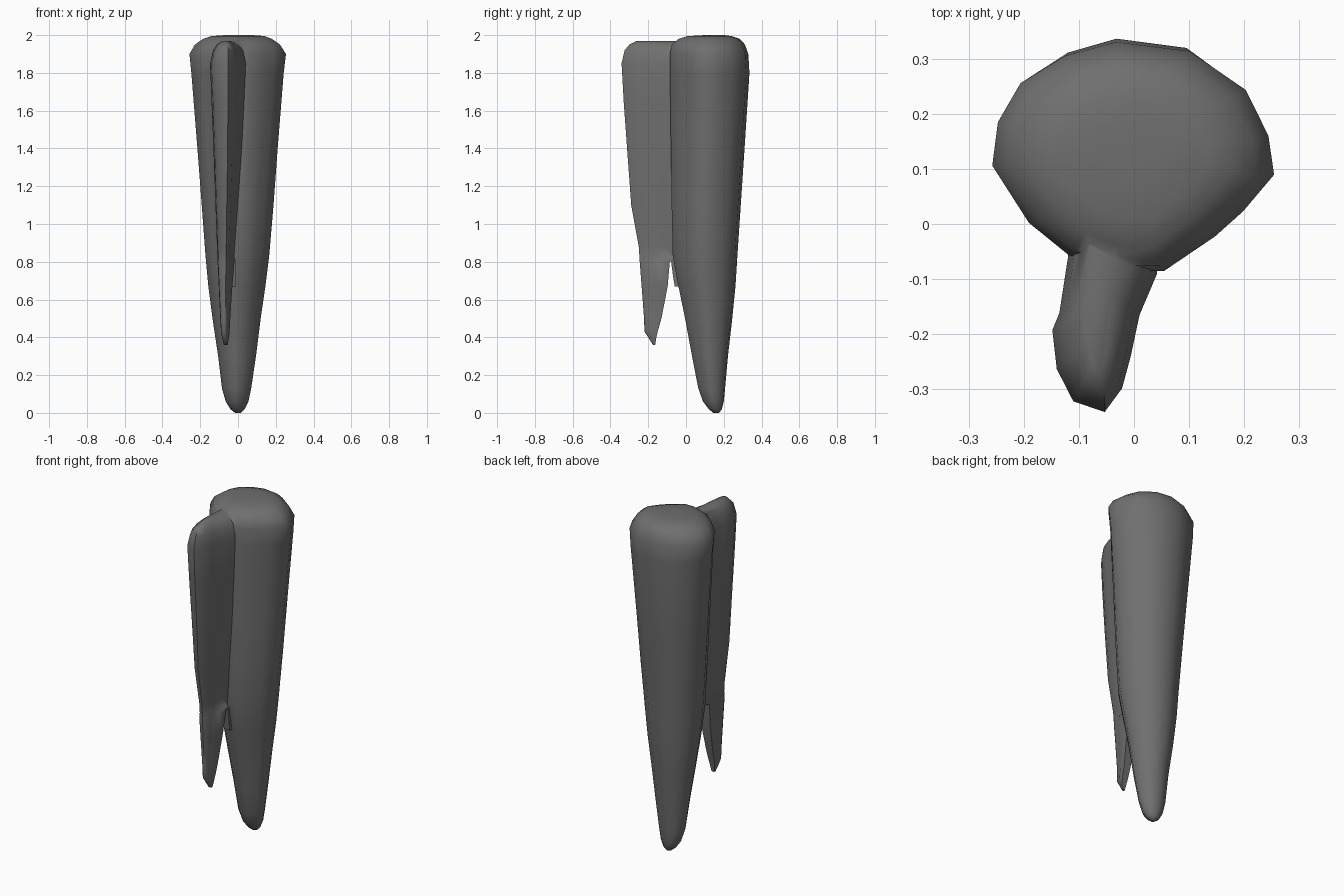
import bpy
import bmesh
import math

cube = bpy.data.objects.get("Cube")
if cube:
    bpy.data.objects.remove(cube, do_unlink=True)

stone = bpy.data.materials.new("dark grey")
stone.use_nodes = True
colour = (0.16, 0.16, 0.16, 1)
stone.diffuse_color = colour
bsdf = next(n for n in stone.node_tree.nodes if n.type == "BSDF_PRINCIPLED")
bsdf.inputs["Base Color"].default_value = colour
bsdf.inputs["Roughness"].default_value = 0.8


def loft(name, outline, levels):
    """Stretch a unit outline to (z, left, right, front, back) at each level."""
    bm = bmesh.new()
    rings = []
    for z, x0, x1, y0, y1 in levels:
        rings.append([bm.verts.new((x0 + (x1 - x0) * u, y0 + (y1 - y0) * v, z))
                      for u, v in outline])
    n = len(outline)
    for low, high in zip(rings, rings[1:]):
        for i in range(n):
            j = (i + 1) % n
            bm.faces.new((low[i], low[j], high[j], high[i]))
    bm.faces.new(rings[0])
    bm.faces.new(rings[-1])
    bmesh.ops.recalc_face_normals(bm, faces=bm.faces)
    mesh = bpy.data.meshes.new(name)
    bm.to_mesh(mesh)
    bm.free()
    mesh.materials.append(stone)
    obj = bpy.data.objects.new(name, mesh)
    bpy.context.collection.objects.link(obj)
    return obj


# Tapering main spike, round behind and narrowing towards the fin
spike_outline = [(.61, 0), (.79, .15), (.89, .26), (1, .42), (.98, .59), (.9, .79),
                 (.7, .96), (.44, 1), (.26, .94), (.1, .82), (.02, .65), (0, .46),
                 (.13, .21), (.27, .07), (.44, 0)]
spike = loft("tapered_spike", spike_outline, [
    (0, -.015, .015, .145, .175),
    (.02, -.04, .035, .12, .19),
    (.06, -.065, .055, .09, .2),
    (.13, -.085, .07, .065, .207),
    (.3, -.105, .095, .032, .222),
    (.5, -.135, .12, -.005, .245),
    (.67, -.157, .145, -.04, .262),
    (.83, -.172, .165, -.07, .272),
    (1.1, -.192, .188, -.076, .29),
    (1.4, -.215, .21, -.08, .31),
    (1.8, -.247, .242, -.085, .336),
    (1.9, -.257, .254, -.085, .33),
    (1.95, -.228, .222, -.075, .312),
    (1.98, -.185, .18, -.04, .285),
    (1.995, -.14, .14, .01, .24),
    (2, -.07, .08, .1, .2)])

# Thin front fin, split away from the spike at its lower end
fin_outline = [(.6, 0), (.24, .05), (.05, .2), (0, .38), (.08, .46), (.18, .72),
               (.18, 1), (1.2, 1), (1.2, .64), (1, .45), (.9, .26), (.8, .11)]
fin = loft("front_fin", fin_outline, [
    (.36, -.075, -.058, -.175, -.163),
    (.4, -.085, -.054, -.2, -.157),
    (.43, -.09, -.052, -.22, -.15),
    (.5, -.094, -.05, -.222, -.13),
    (.67, -.102, -.042, -.235, -.097),
    (.8, -.108, -.034, -.245, -.086),
    (.82, -.109, -.033, -.246, .05),
    (.88, -.111, -.03, -.25, .05),
    (1.1, -.119, -.02, -.29, .05),
    (1.4, -.13, -.005, -.312, .05),
    (1.65, -.14, .004, -.33, .05),
    (1.85, -.148, .01, -.341, .05),
    (1.92, -.132, .0, -.325, .05),
    (1.95, -.112, -.018, -.3, .05),
    (1.968, -.088, -.042, -.265, .05)])

# Ragged flap hanging in the notch between fin and spike
flap_outline = [(0, 0), (1, 0), (1, 1), (0, 1)]
flap = loft("notch_flap", flap_outline, [
    (.67, -.05, -.012, -.06, .02),
    (.72, -.055, -.012, -.068, .02),
    (.81, -.065, -.012, -.08, .02)])

# Fuse the parts into one surface
for part in (fin, flap):
    fuse = spike.modifiers.new("fuse", "BOOLEAN")
    fuse.operation = "UNION"
    fuse.solver = "EXACT"
    fuse.object = part
bpy.ops.object.select_all(action="DESELECT")
spike.select_set(True)
bpy.context.view_layer.objects.active = spike
for modifier in list(spike.modifiers):
    bpy.ops.object.modifier_apply(modifier=modifier.name)
for part in (fin, flap):
    bpy.data.objects.remove(part, do_unlink=True)
bpy.ops.object.shade_smooth_by_angle(angle=math.radians(65))
